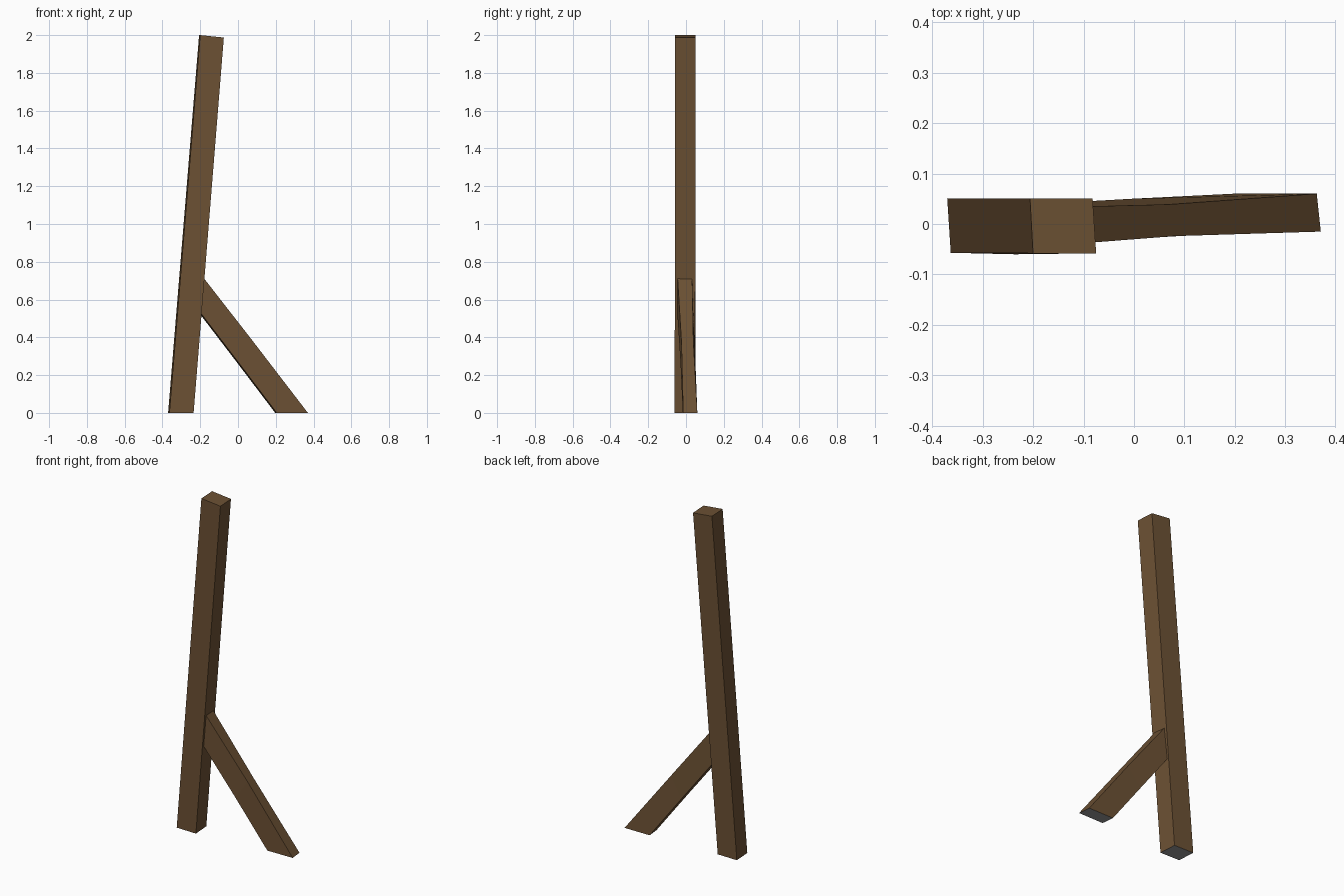
import bpy, bmesh

if "Cube" in bpy.data.objects:
    bpy.data.objects.remove(bpy.data.objects["Cube"])


def material(name, rgb):
    m = bpy.data.materials.new(name)
    m.diffuse_color = (*rgb, 1.0)
    m.use_nodes = True
    m.node_tree.nodes["Principled BSDF"].inputs["Base Color"].default_value = m.diffuse_color
    return m


wood = material("wood", (0.15, 0.082, 0.034))
end_grey = material("underside_grey", (0.3, 0.3, 0.3))


def beam(name, sections):
    """Loft a four-sided timber through sections, bottom first; bottom cap is grey."""
    bm = bmesh.new()
    rings = [[bm.verts.new(p) for p in s] for s in sections]
    for a, b in zip(rings, rings[1:]):
        for i in range(4):
            j = (i + 1) % 4
            bm.faces.new((a[i], a[j], b[j], b[i]))
    bottom = bm.faces.new(rings[0][::-1])
    bm.faces.new(rings[-1])
    bottom.material_index = 1
    bmesh.ops.recalc_face_normals(bm, faces=bm.faces)
    mesh = bpy.data.meshes.new(name)
    bm.to_mesh(mesh)
    bm.free()
    mesh.materials.append(wood)
    mesh.materials.append(end_grey)
    obj = bpy.data.objects.new(name, mesh)
    bpy.context.collection.objects.link(obj)
    return obj


# Leaning main post (corners: front left, front right, back right, back left)
beam("leaning_post", [
    [(-0.363, -0.057, 0), (-0.235, -0.06, 0), (-0.242, 0.048, 0), (-0.37, 0.051, 0)],
    [(-0.2, -0.058, 2.0), (-0.075, -0.058, 1.987), (-0.082, 0.051, 1.987), (-0.206, 0.051, 2.0)],
])

# Diagonal brace, slightly bowed, its upper end set into the post
beam("diagonal_brace", [
    [(0.205, -0.017, 0), (0.37, -0.015, 0), (0.362, 0.06, 0), (0.197, 0.06, 0)],
    [(0.004, -0.029, 0.265), (0.08, -0.024, 0.378), (0.073, 0.039, 0.378), (-0.004, 0.05, 0.265)],
    [(-0.21, -0.047, 0.545), (-0.19, -0.045, 0.725), (-0.197, 0.032, 0.725), (-0.218, 0.038, 0.545)],
])
